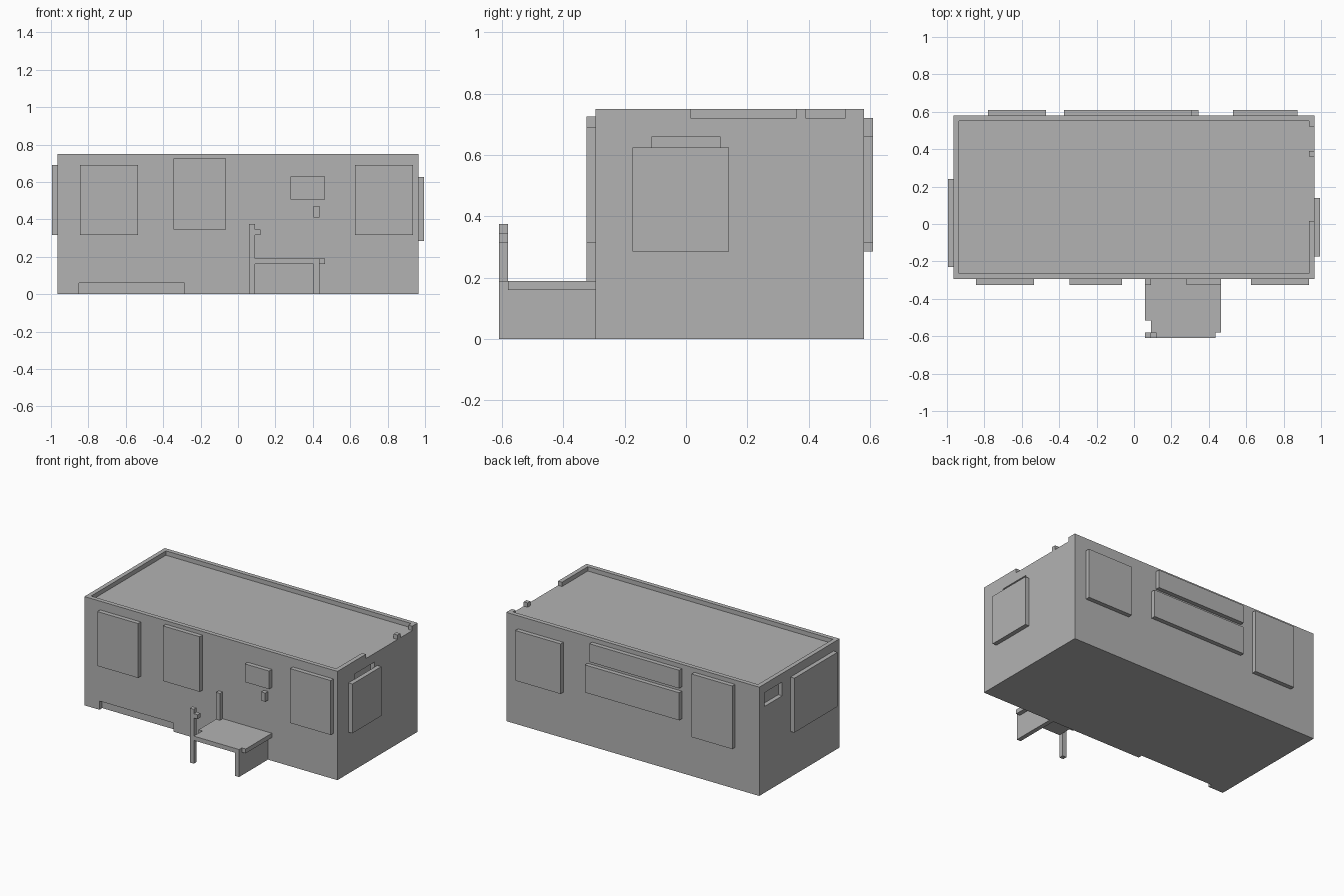
import bpy
import bmesh
from mathutils import Vector

old = bpy.data.objects.get("Cube")
if old:
    bpy.data.objects.remove(old, do_unlink=True)

grey = bpy.data.materials.new("plain_grey")
grey.use_nodes = True
colour = (0.45, 0.45, 0.45, 1)
grey.diffuse_color = colour
grey.node_tree.nodes["Principled BSDF"].inputs["Base Color"].default_value = colour


def boxes(name, *spans):
    """One object from boxes given as (x range, y range, z range)."""
    bm = bmesh.new()
    for span in spans:
        low, high = Vector([s[0] for s in span]), Vector([s[1] for s in span])
        verts = bmesh.ops.create_cube(bm, size=1)["verts"]
        for v in verts:
            v.co = (low + high) / 2 + v.co * (high - low)
    mesh = bpy.data.meshes.new(name)
    bm.to_mesh(mesh)
    bm.free()
    mesh.materials.append(grey)
    obj = bpy.data.objects.new(name, mesh)
    bpy.context.collection.objects.link(obj)
    return obj


def carve(target, *spans):
    """Cut boxes out of the target and bake the result."""
    for span in spans:
        cutter = boxes("cutter", span)
        cutter.hide_render = True
        mod = target.modifiers.new("cut", "BOOLEAN")
        mod.operation = "DIFFERENCE"
        mod.solver = "EXACT"
        mod.object = cutter
        bpy.context.view_layer.objects.active = target
        bpy.ops.object.modifier_apply(modifier=mod.name)
        bpy.data.objects.remove(cutter, do_unlink=True)


W, FRONT, BACK, H, T = 0.965, -0.295, 0.58, 0.75, 0.03

# Main block with sunken roof, broken parapet and shallow recesses
body = boxes("building_body", ((-W, W), (FRONT, BACK), (0, H)))
carve(
    body,
    ((-W + T, W - T), (FRONT + T, BACK - T), (H - T, H + T)),   # roof
    ((W - 2 * T, W + T), (0.015, 0.36), (H - T, H + T)),        # parapet gaps
    ((W - 2 * T, W + T), (0.39, 0.52), (H - T, H + T)),
    ((-0.85, -0.285), (FRONT - T, FRONT + T), (-T, 0.06)),      # front base
    ((-W - T, -W + T), (0.33, 0.525), (0.595, 0.69)),           # vent
    ((W - T, W + T), (-0.11, 0.11), (0.6, 0.66)),               # lintel slot
)

# Raised wall panels
for name, xs, zs in (
    ("front_panel_right", (-0.845, -0.535), (0.315, 0.69)),
    ("front_door_panel", (-0.345, -0.065), (0.345, 0.725)),
    ("front_panel_left", (0.625, 0.935), (0.315, 0.69)),
    ("front_sign_plate", (0.28, 0.465), (0.505, 0.63)),
    ("front_wall_box", (0.405, 0.435), (0.41, 0.47)),
):
    boxes(name, (xs, (FRONT - T, FRONT), zs))

for name, xs, zs in (
    ("back_panel_left", (0.53, 0.875), (0.315, 0.66)),
    ("back_panel_right", (-0.78, -0.47), (0.285, 0.72)),
    ("back_strip_upper", (-0.375, 0.31), (0.595, 0.72)),
    ("back_strip_lower", (-0.375, 0.345), (0.375, 0.565)),
):
    boxes(name, (xs, (BACK, BACK + T), zs))

boxes("side_panel_left", ((W, W + T), (-0.175, 0.14), (0.285, 0.625)))
boxes("side_panel_right", ((-W - T, -W), (-0.23, 0.24), (0.315, 0.69)))

# Porch: stepped deck, side wall, posts
EDGE = FRONT - 0.315
boxes(
    "porch_deck",
    ((0.09, 0.435), (EDGE, FRONT), (0.16, 0.19)),
    ((0.06, 0.09), (-0.515, FRONT), (0.16, 0.19)),
    ((0.435, 0.465), (EDGE + T, FRONT), (0.16, 0.19)),
)
boxes("porch_side_wall", ((0.405, 0.435), (EDGE, FRONT), (0, 0.16)))
boxes("porch_front_post", ((0.06, 0.09), (EDGE, EDGE + T), (0, 0.375)))
boxes("porch_post_peg", ((0.09, 0.12), (EDGE, EDGE + T), (0.315, 0.345)))
boxes("porch_wall_post", ((0.06, 0.09), (FRONT - T, FRONT), (0.19, 0.375)))
